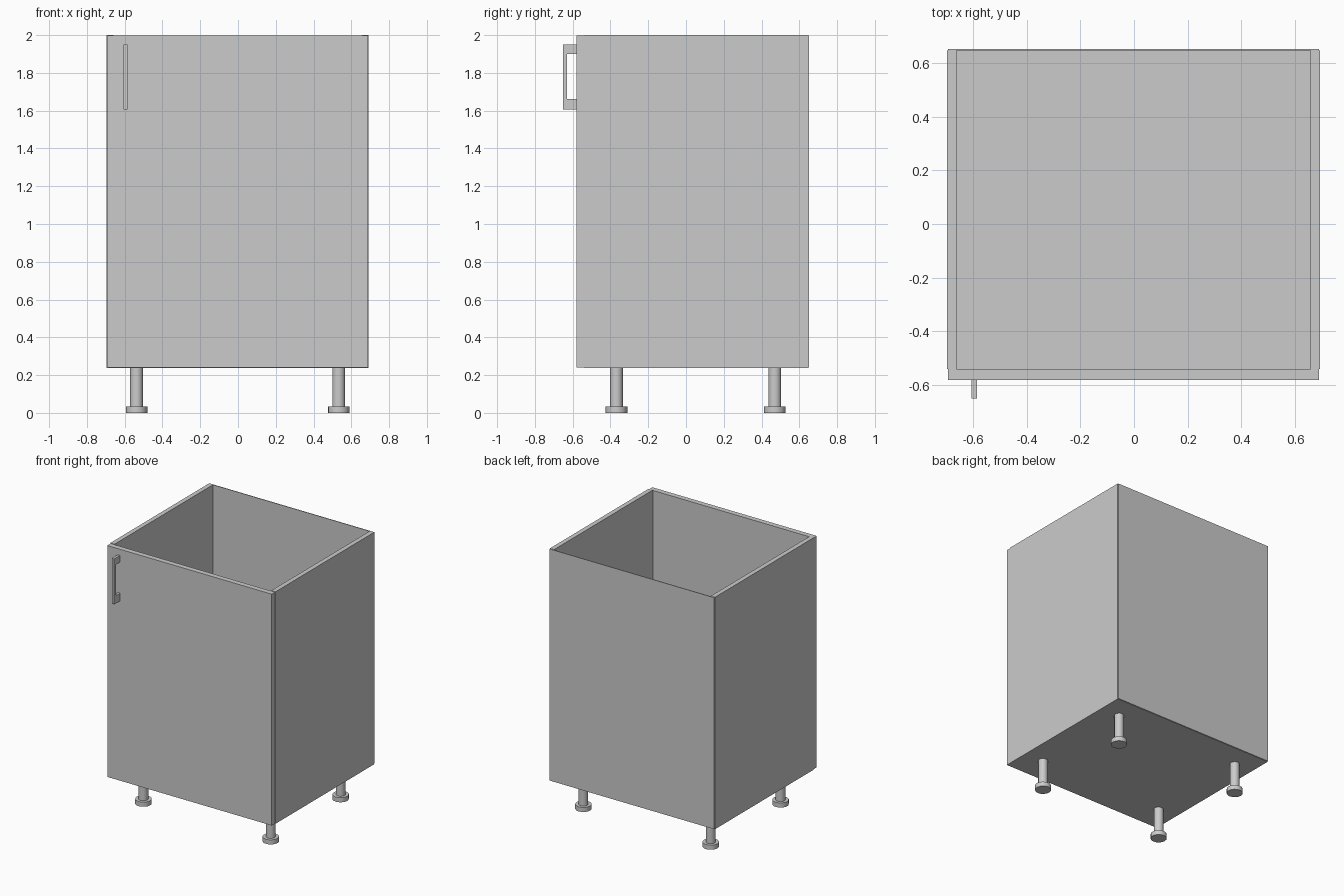
import bpy
import bmesh

if "Cube" in bpy.data.objects:
    bpy.data.objects.remove(bpy.data.objects["Cube"])


def make_object(name, bm):
    bmesh.ops.recalc_face_normals(bm, faces=bm.faces[:])
    mesh = bpy.data.meshes.new(name)
    bm.to_mesh(mesh)
    bm.free()
    obj = bpy.data.objects.new(name, mesh)
    bpy.context.collection.objects.link(obj)
    return obj


def box(name, x, y, z):
    """Box from (min, max) ranges on each axis."""
    bm = bmesh.new()
    bmesh.ops.create_cube(bm, size=1)
    for v in bm.verts:
        v.co = [r[0] if c < 0 else r[1] for c, r in zip(v.co, (x, y, z))]
    return make_object(name, bm)


def cylinder(name, x, y, radius, z0, z1, sides=16):
    bpy.ops.mesh.primitive_cylinder_add(
        vertices=sides, radius=radius, depth=z1 - z0, location=(x, y, (z0 + z1) / 2))
    obj = bpy.context.object
    obj.name = name
    bpy.ops.object.shade_smooth_by_angle()
    return obj


def extrude_x(name, profile, x0, x1):
    """Extrude a closed (y, z) profile along x."""
    bm = bmesh.new()
    face = bm.faces.new([bm.verts.new((x0, y, z)) for y, z in profile])
    new = bmesh.ops.extrude_face_region(bm, geom=[face])["geom"]
    moved = [g for g in new if isinstance(g, bmesh.types.BMVert)]
    bmesh.ops.translate(bm, verts=moved, vec=(x1 - x0, 0, 0))
    return make_object(name, bm)


# Carcass panels, open at the top
BOTTOM, TOP = 0.238, 2.0
box("left_side", (-0.695, -0.66), (-0.54, 0.645), (BOTTOM, TOP))
box("right_side", (0.657, 0.692), (-0.54, 0.645), (BOTTOM, TOP))
box("bottom_panel", (-0.66, 0.657), (-0.54, 0.645), (BOTTOM, BOTTOM + 0.035))
box("back_panel", (-0.692, 0.689), (0.645, 0.651), (BOTTOM + 0.002, TOP - 0.002))

# Door
box("door", (-0.692, 0.689), (-0.58, -0.54), (BOTTOM + 0.002, TOP - 0.003))

# Bracket-shaped door handle
extrude_x("door_handle", [
    (-0.58, 1.95), (-0.65, 1.95), (-0.65, 1.605), (-0.58, 1.605),
    (-0.58, 1.663), (-0.63, 1.663), (-0.63, 1.90), (-0.58, 1.90)], -0.605, -0.585)

# Four adjustable legs with wider feet
for side, x in (("left", -0.537), ("right", 0.533)):
    for end, y in (("front", -0.368), ("back", 0.47)):
        cylinder(f"{end}_{side}_leg", x, y, 0.034, 0.034, BOTTOM)
        cylinder(f"{end}_{side}_foot", x, y, 0.057, 0.0, 0.035)
